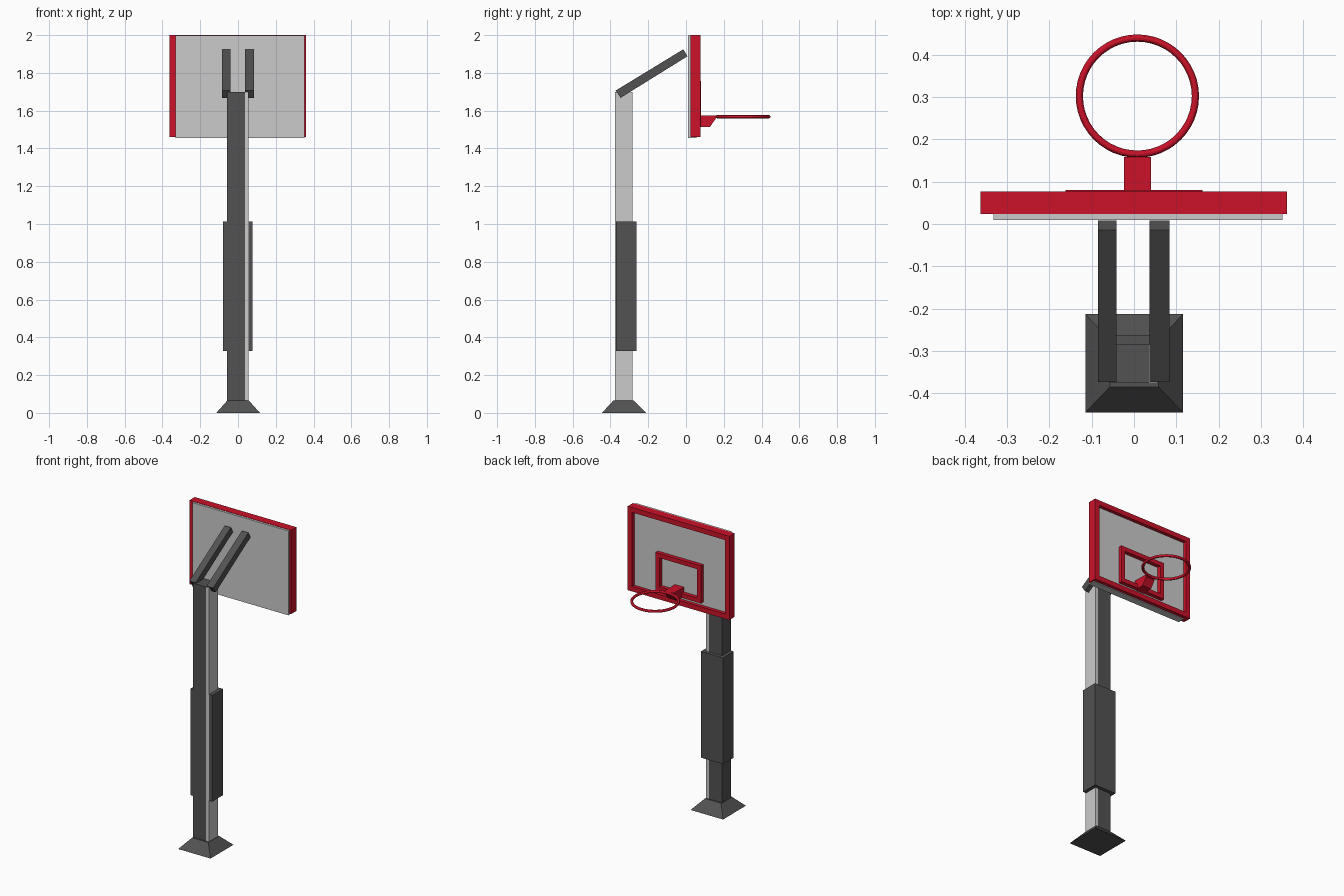
import bpy
import bmesh

if "Cube" in bpy.data.objects:
    bpy.data.objects.remove(bpy.data.objects["Cube"])


def material(name, color):
    m = bpy.data.materials.new(name)
    m.diffuse_color = color
    m.use_nodes = True
    m.node_tree.nodes["Principled BSDF"].inputs["Base Color"].default_value = m.diffuse_color
    return m


RED = material("red_paint", (0.6, 0.006, 0.022, 1))
DARK = material("dark_metal", (0.085, 0.085, 0.085, 1))
LIGHT = material("light_panel", (0.68, 0.71, 0.71, 1))


def finish(name, bm, mat):
    bmesh.ops.recalc_face_normals(bm, faces=bm.faces)
    me = bpy.data.meshes.new(name)
    bm.to_mesh(me)
    bm.free()
    me.materials.append(mat)
    ob = bpy.data.objects.new(name, me)
    bpy.context.collection.objects.link(ob)
    return ob


def box(name, x, y, z, mat, top_x=None, top_y=None):
    """Box from ranges; optional top ranges make it a frustum."""
    bm = bmesh.new()
    bmesh.ops.create_cube(bm, size=1)
    for v in bm.verts:
        up = v.co.z > 0
        rx = top_x if up and top_x else x
        ry = top_y if up and top_y else y
        v.co = (rx[v.co.x > 0], ry[v.co.y > 0], z[up])
    return finish(name, bm, mat)


def side_profile(name, pts, x, mat):
    """Extrude a (y, z) outline along x."""
    bm = bmesh.new()
    face = bm.faces.new([bm.verts.new((x[0], y, z)) for y, z in pts])
    ext = bmesh.ops.extrude_face_region(bm, geom=[face])
    verts = [g for g in ext["geom"] if isinstance(g, bmesh.types.BMVert)]
    bmesh.ops.translate(bm, verts=verts, vec=(x[1] - x[0], 0, 0))
    return finish(name, bm, mat)


def rect_frame(name, x, z, y, bar, mat):
    """Rectangular ring of square bars facing along y."""
    bm = bmesh.new()
    loops = []
    for inset, yy in ((0, y[0]), (0, y[1]), (bar, y[1]), (bar, y[0])):
        x0, x1, z0, z1 = x[0] + inset, x[1] - inset, z[0] + inset, z[1] - inset
        loops.append([bm.verts.new((a, yy, b))
                      for a, b in ((x0, z0), (x1, z0), (x1, z1), (x0, z1))])
    for i in range(4):
        a, b = loops[i], loops[(i + 1) % 4]
        for j in range(4):
            k = (j + 1) % 4
            bm.faces.new((a[j], a[k], b[k], b[j]))
    return finish(name, bm, mat)


# Base, post and padding
box("base", (-0.115, 0.116), (-0.445, -0.212), (0, 0.065), DARK,
    top_x=(-0.057, 0.058), top_y=(-0.385, -0.275))
box("post", (-0.058, 0.036), (-0.376, -0.284), (0.05, 1.70), DARK)
box("post_side_plate", (0.036, 0.055), (-0.376, -0.284), (0.05, 1.70), LIGHT)
box("post_padding", (-0.08, 0.077), (-0.371, -0.262), (0.328, 1.012), DARK)

# Twin slanted support arms
arm = [(-0.373, 1.706), (-0.346, 1.668), (0.008, 1.888), (-0.014, 1.925)]
for name, xr in (("left_arm", (-0.085, -0.041)), ("right_arm", (0.037, 0.084))):
    side_profile(name, arm, xr, DARK)

# Backboard with red border and target square
box("backboard_panel", (-0.332, 0.351), (0.01, 0.055), (1.455, 1.998), LIGHT)
rect_frame("backboard_border", (-0.362, 0.361), (1.46, 2.0), (0.024, 0.077), 0.032, RED)
rect_frame("target_square", (-0.162, 0.162), (1.515, 1.757), (0.05, 0.08), 0.028, RED)

# Rim and its bracket
side_profile("rim_bracket",
             [(0.05, 1.513), (0.126, 1.513), (0.158, 1.558), (0.158, 1.574), (0.05, 1.574)],
             (-0.024, 0.04), RED)
bpy.ops.mesh.primitive_torus_add(location=(0.008, 0.302, 1.568), major_radius=0.137,
                                 minor_radius=0.0085, major_segments=48, minor_segments=12)
rim = bpy.context.object
rim.name = "rim"
rim.data.materials.append(RED)
bpy.ops.object.shade_smooth_by_angle()
